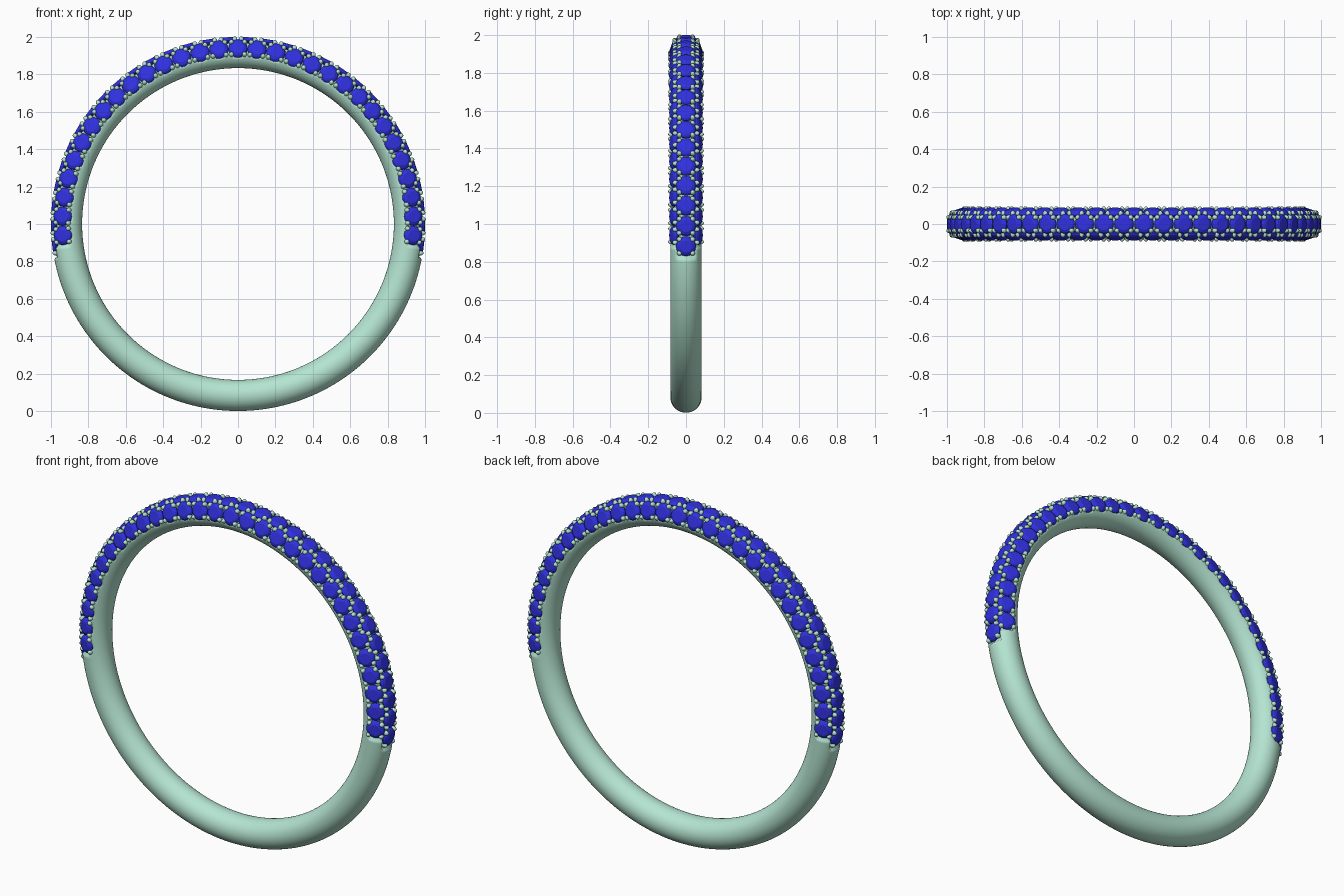
import bpy, bmesh
from math import sin, cos, pi, radians, degrees
from mathutils import Vector, Matrix

if "Cube" in bpy.data.objects:
    bpy.data.objects.remove(bpy.data.objects["Cube"])

R, r = 0.916, 0.083          # ring centre-line radius and band radius
STEP = radians(6.25)         # spacing between stones
SIDE = radians(71)           # tilt of the two side rows


def material(name, col):
    m = bpy.data.materials.new(name)
    m.diffuse_color = (*col, 1)
    m.use_nodes = True
    m.node_tree.nodes["Principled BSDF"].inputs["Base Color"].default_value = m.diffuse_color
    return m


metal = material("green_metal", (0.46, 0.78, 0.64))
blue = material("blue_stone", (0.03, 0.03, 0.75))


def finish(bm, name, mat, smooth=True):
    bmesh.ops.recalc_face_normals(bm, faces=bm.faces)
    me = bpy.data.meshes.new(name)
    bm.to_mesh(me)
    bm.free()
    ob = bpy.data.objects.new(name, me)
    bpy.context.collection.objects.link(ob)
    me.materials.append(mat)
    for p in me.polygons:
        p.use_smooth = smooth
    return ob


def frame(a, phi):
    """Matrix on the band: x along the ring, y across, z outward; a from the top."""
    out = Vector((sin(a), 0, cos(a)))
    tan = Vector((cos(a), 0, -sin(a)))
    n = out * cos(phi) + Vector((0, 1, 0)) * sin(phi)
    m = Matrix((tan, n.cross(tan), n)).transposed().to_4x4()
    m.translation = Vector((0, 0, 1)) + out * R
    return m


# band: round section, sunk where the stones sit, scalloped beside the side rows
def band_radius(a, phi):
    t, p = abs(degrees(a)), abs(degrees(phi))
    limit = 100.3 if p < 36 else 97.2
    edge = 101 + 6 * cos(2 * pi * a / STEP)
    return 0.063 if t < limit and p < edge else r


NA, NP = 432, 56
bm = bmesh.new()
grid = []
for i in range(NA):
    a = -pi + 2 * pi * i / NA
    row = []
    for j in range(NP):
        phi = -pi + 2 * pi * j / NP
        row.append(bm.verts.new(frame(a, phi) @ Vector((0, 0, band_radius(a, phi)))))
    grid.append(row)
for i in range(NA):
    for j in range(NP):
        k, l = (i + 1) % NA, (j + 1) % NP
        bm.faces.new((grid[i][j], grid[k][j], grid[k][l], grid[i][l]))
finish(bm, "band", metal)

# stones: faceted crown with a flat table and a pointed pavilion
GEM = [(0.050, 0.060), (0.0515, 0.067), (0.044, 0.077), (0.031, 0.0835)]


def add_stone(bm, m, s):
    n = 16
    rings = [[bm.verts.new(m @ Vector((s * q * cos(2 * pi * k / n), s * q * sin(2 * pi * k / n), h)))
              for k in range(n)] for q, h in GEM]
    tip = bm.verts.new(m @ Vector((0, 0, 0.03)))
    for k in range(n):
        l = (k + 1) % n
        bm.faces.new((tip, rings[0][l], rings[0][k]))
        for lo, hi in zip(rings, rings[1:]):
            bm.faces.new((lo[k], lo[l], hi[l], hi[k]))
    bm.faces.new(rings[-1])


# prongs: four round-topped posts at the corners of each stone
def add_prongs(bm, m, d):
    for sx in (-1, 1):
        for sy in (-1, 1):
            place = m @ Matrix.Translation((sx * d, sy * 0.035, 0.069)) @ Matrix.Diagonal((1, 1, 1.35, 1))
            bmesh.ops.create_uvsphere(bm, u_segments=12, v_segments=8, radius=0.0135, matrix=place)


rows = {"centre": (0, [k + 0.5 for k in range(-16, 16)], 1.03, 0.037),
        "front": (-SIDE, range(-15, 16), 1.0, 0.035),
        "back": (SIDE, range(-15, 16), 1.0, 0.035)}
for name, (phi, ks, size, d) in rows.items():
    gems, posts = bmesh.new(), bmesh.new()
    for k in ks:
        m = frame(k * STEP, phi)
        add_stone(gems, m, size)
        add_prongs(posts, m, d)
    finish(gems, name + "_stones", blue, False)
    finish(posts, name + "_prongs", metal)
